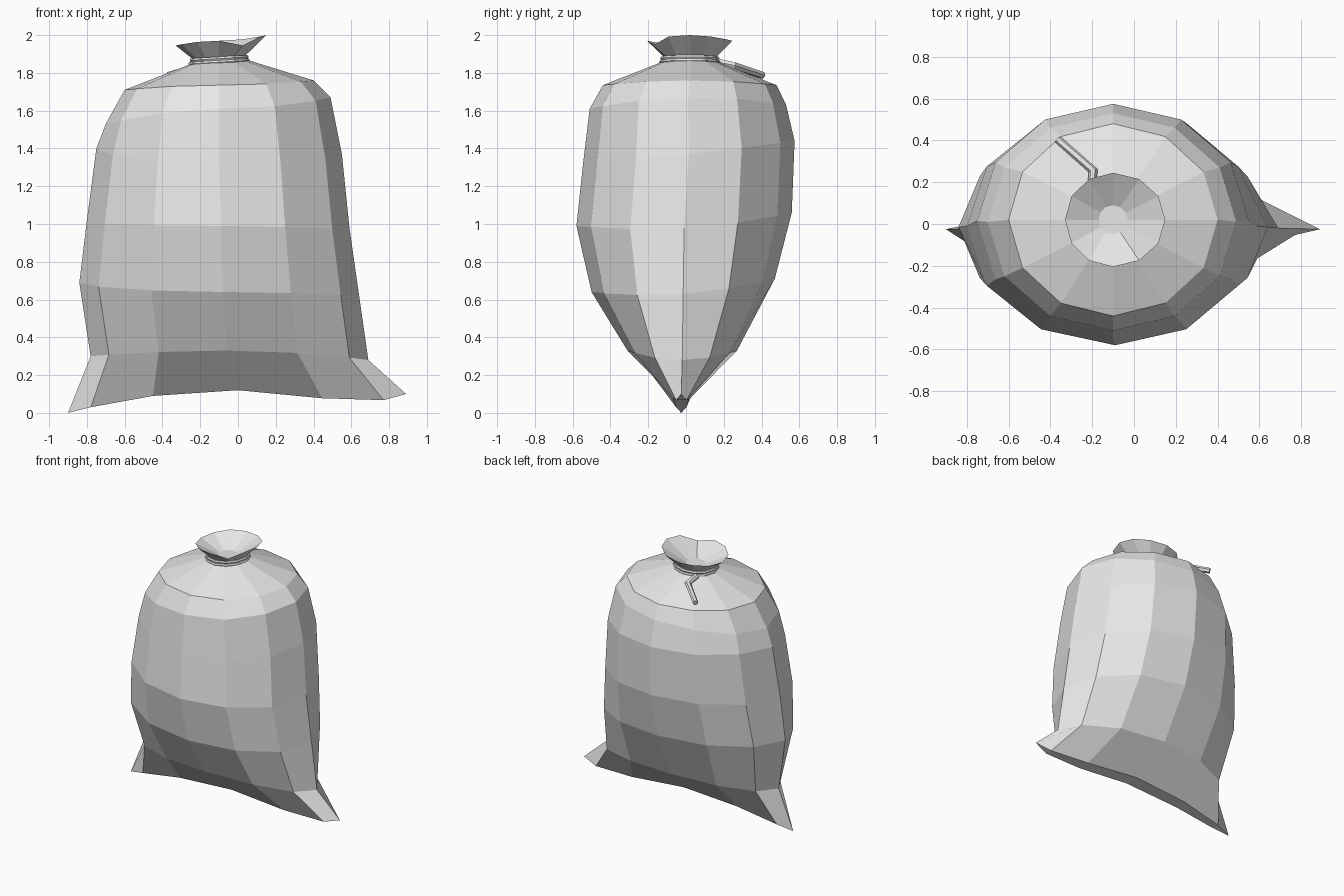
import bpy, math
from mathutils import Vector

if "Cube" in bpy.data.objects:
    bpy.data.objects.remove(bpy.data.objects["Cube"])

SIDES = 12
grey = bpy.data.materials.new("pale_grey_cloth")
grey.diffuse_color = (0.8, 0.8, 0.8, 1)
grey.use_nodes = True
grey.node_tree.nodes["Principled BSDF"].inputs["Base Color"].default_value = grey.diffuse_color


def make(name, verts, faces):
    me = bpy.data.meshes.new(name)
    me.from_pydata(verts, [], faces)
    me.update()
    me.materials.append(grey)
    ob = bpy.data.objects.new(name, me)
    bpy.context.collection.objects.link(ob)
    return ob


def ring(xl, xc, xr, yf, yb, zl, zf, zr, zb, dip=0):
    """Uneven 12-sided loop given by its left, front, right and back points."""
    pts = []
    for i in range(SIDES):
        a = 2 * math.pi * i / SIDES
        c, s = math.cos(a), math.sin(a)
        x = xc + c * ((xr - xc) if c > 0 else (xc - xl))
        y = (yf + yb) / 2 + s * (yb - yf) / 2
        mid = (zf + zb) / 2
        z = mid + s * (zb - zf) / 2 + c * c * ((zr if c > 0 else zl) - mid)
        if c > 0.01:
            z -= dip * 4 * c * c * (1 - c * c)
        pts.append((x, y, z))
    return pts


def skin(rings):
    """Quads between successive loops."""
    n, faces = SIDES, []
    for r in range(len(rings) - 1):
        for i in range(n):
            j = (i + 1) % n
            faces.append((r * n + i, r * n + j, (r + 1) * n + j, (r + 1) * n + i))
    return [p for q in rings for p in q], faces


# Sack body: flat pinched bottom seam with corner ears, up to the gathered neck
body = [
    ring(-.90, 0, .89, -.08, .03, 0, .12, .10, .12, .05),
    ring(-.78, -.06, .69, -.31, .27, .30, .33, .28, .33),
    ring(-.84, -.08, .64, -.50, .47, .69, .64, .63, .71),
    ring(-.80, -.09, .59, -.58, .56, 1.02, .99, .98, 1.06),
    ring(-.75, -.10, .55, -.545, .575, 1.40, 1.32, 1.37, 1.44),
    ring(-.70, -.10, .49, -.51, .53, 1.53, 1.61, 1.67, 1.63),
    ring(-.60, -.10, .40, -.44, .48, 1.71, 1.735, 1.76, 1.735),
    ring(-.255, -.10, .055, -.135, .175, 1.845, 1.855, 1.867, 1.855),
    ring(-.23, -.10, .03, -.11, .15, 1.868, 1.875, 1.885, 1.875),
]
verts, faces = skin(body)
# bottom seam closed with strips from front to back
faces.append((0, 1, 11))
for i in range(1, 5):
    faces.append((i, i + 1, 11 - i, 12 - i))
faces.append((5, 6, 7))
make("sack_body", verts, faces)

# Flared mouth: thin funnel with an uneven lip and a small floor inside
lip = ring(-.33, -.10, .15, -.205, .245, 1.945, 1.97, 2.0, 1.97)
lip[10] = (lip[10][0], lip[10][1], 1.945)
neck = ring(-.23, -.10, .03, -.11, .15, 1.866, 1.875, 1.883, 1.875)
inner = ring(-.17, -.10, -.03, -.05, .09, 1.875, 1.88, 1.885, 1.88)
verts, faces = skin([neck, lip, inner])
faces.append(tuple(range(2 * SIDES, 3 * SIDES)))
make("sack_mouth", verts, faces)

# Cord wound twice round the neck
for k, (rad, z) in enumerate([(.152, 1.857), (.146, 1.876)]):
    bpy.ops.mesh.primitive_torus_add(
        major_segments=SIDES, minor_segments=6, major_radius=rad, minor_radius=.011,
        location=(-.10, .02, z), rotation=(0, -.06, 0))
    ob = bpy.context.object
    ob.name = "cord_loop_%d" % (k + 1)
    ob.data.materials.append(grey)

# Loose cord end lying on the back shoulder: hexagonal tube along a bent path
path = [Vector(p) for p in [(-.205, .16, 1.86), (-.195, .255, 1.838), (-.365, .405, 1.787)]]
verts, faces, R = [], [], .02
for i, p in enumerate(path):
    d1 = (path[min(i + 1, 2)] - path[min(i, 1)]).normalized()
    d0 = (path[max(i, 1)] - path[max(i - 1, 0)]).normalized()
    t = (d0 + d1).normalized()
    side = t.cross(Vector((0, 0, 1))).normalized()
    up = side.cross(t)
    for k in range(6):
        a = math.pi * k / 3
        stretch = 1.15 if i == 1 else 1
        verts.append(p + side * R * stretch * math.cos(a) + up * R * math.sin(a))
for r in range(2):
    for k in range(6):
        j = (k + 1) % 6
        faces.append((r * 6 + k, r * 6 + j, r * 6 + 6 + j, r * 6 + 6 + k))
faces += [tuple(range(5, -1, -1)), tuple(range(12, 18))]
tail = make("cord_end", verts, faces)

# Make every face point outward
import bmesh
for ob in bpy.context.scene.objects:
    if ob.name in ("sack_body", "cord_end"):
        bm = bmesh.new()
        bm.from_mesh(ob.data)
        bmesh.ops.recalc_face_normals(bm, faces=bm.faces)
        bm.to_mesh(ob.data)
        bm.free()
